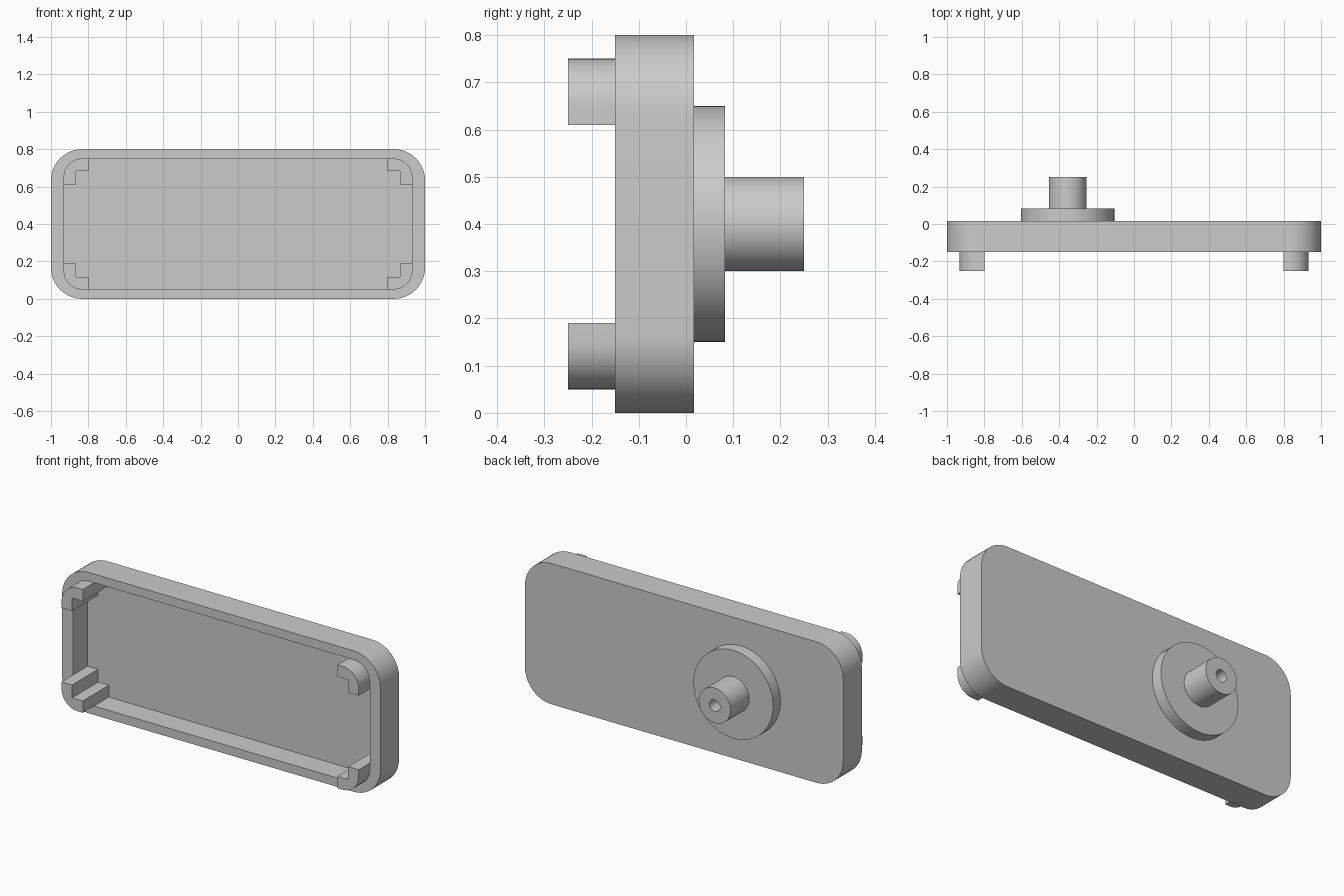
import bpy, bmesh
from math import cos, sin, pi, radians

cube = bpy.data.objects.get("Cube")
if cube:
    bpy.data.objects.remove(cube, do_unlink=True)

# One plain grey for the whole model
grey = bpy.data.materials.new("plain grey")
grey.use_nodes = True
grey.diffuse_color = (0.6, 0.6, 0.6, 1)
grey.node_tree.nodes["Principled BSDF"].inputs["Base Color"].default_value = grey.diffuse_color

MID_Z = 0.4
BACK, FRONT, FLOOR = 0.0167, -0.15, -0.0167


def arc(cx, cz, r, start, sweep, steps):
    return [(cx + r * cos(start + sweep * i / steps), cz + r * sin(start + sweep * i / steps))
            for i in range(steps + 1)]


def rounded_rect(hx, hz, r, steps=12):
    points = []
    for k, (sx, sz) in enumerate([(1, 1), (-1, 1), (-1, -1), (1, -1)]):
        points += arc(sx * (hx - r), sz * (hz - r), r, k * pi / 2, pi / 2, steps)
    return points


def circle(r, steps=64):
    return arc(0, 0, r, 0, 2 * pi, steps)[:-1]


def loft(name, sections, x=0):
    """Bridge (outline, y) sections in order and cap both ends."""
    bm = bmesh.new()
    rings = [[bm.verts.new((px, y, pz)) for px, pz in outline] for outline, y in sections]
    for a, b in zip(rings, rings[1:]):
        for i in range(len(a)):
            j = (i + 1) % len(a)
            bm.faces.new((a[i], a[j], b[j], b[i]))
    bm.faces.new(rings[0])
    bm.faces.new(rings[-1])
    bmesh.ops.recalc_face_normals(bm, faces=bm.faces)
    mesh = bpy.data.meshes.new(name)
    bm.to_mesh(mesh)
    bm.free()
    mesh.materials.append(grey)
    obj = bpy.data.objects.new(name, mesh)
    obj.location = (x, 0, MID_Z)
    bpy.context.collection.objects.link(obj)
    bpy.ops.object.select_all(action="DESELECT")
    obj.select_set(True)
    bpy.context.view_layer.objects.active = obj
    bpy.ops.object.shade_smooth_by_angle(angle=radians(30))
    return obj


# Shallow tray, open to the front
outer = rounded_rect(1, 0.4, 0.167)
inner = rounded_rect(0.933, 0.35, 0.1)
loft("tray", [(inner, FLOOR), (inner, FRONT), (outer, FRONT), (outer, BACK)])

# L-shaped corner clips rising from the tray floor
corner = arc(0.833, 0.25, 0.1, 0, pi / 2, 12)
clip = [(0.933, 0.21)] + corner + [(0.8, 0.35), (0.8, 0.283), (0.867, 0.283), (0.867, 0.21)]
for sx, side in ((1, "left"), (-1, "right")):
    for sz, level in ((1, "upper"), (-1, "lower")):
        outline = [(sx * px, sz * pz) for px, pz in clip]
        loft(f"{level}_{side}_clip", [(outline, FLOOR), (outline, -0.25)])

# Round flange with a bored shaft on the back
loft("flange_and_shaft", [
    (circle(0.25), BACK), (circle(0.25), 0.083), (circle(0.1), 0.083),
    (circle(0.1), 0.25), (circle(0.033), 0.25), (circle(0.033), 0.083)], x=-0.355)
